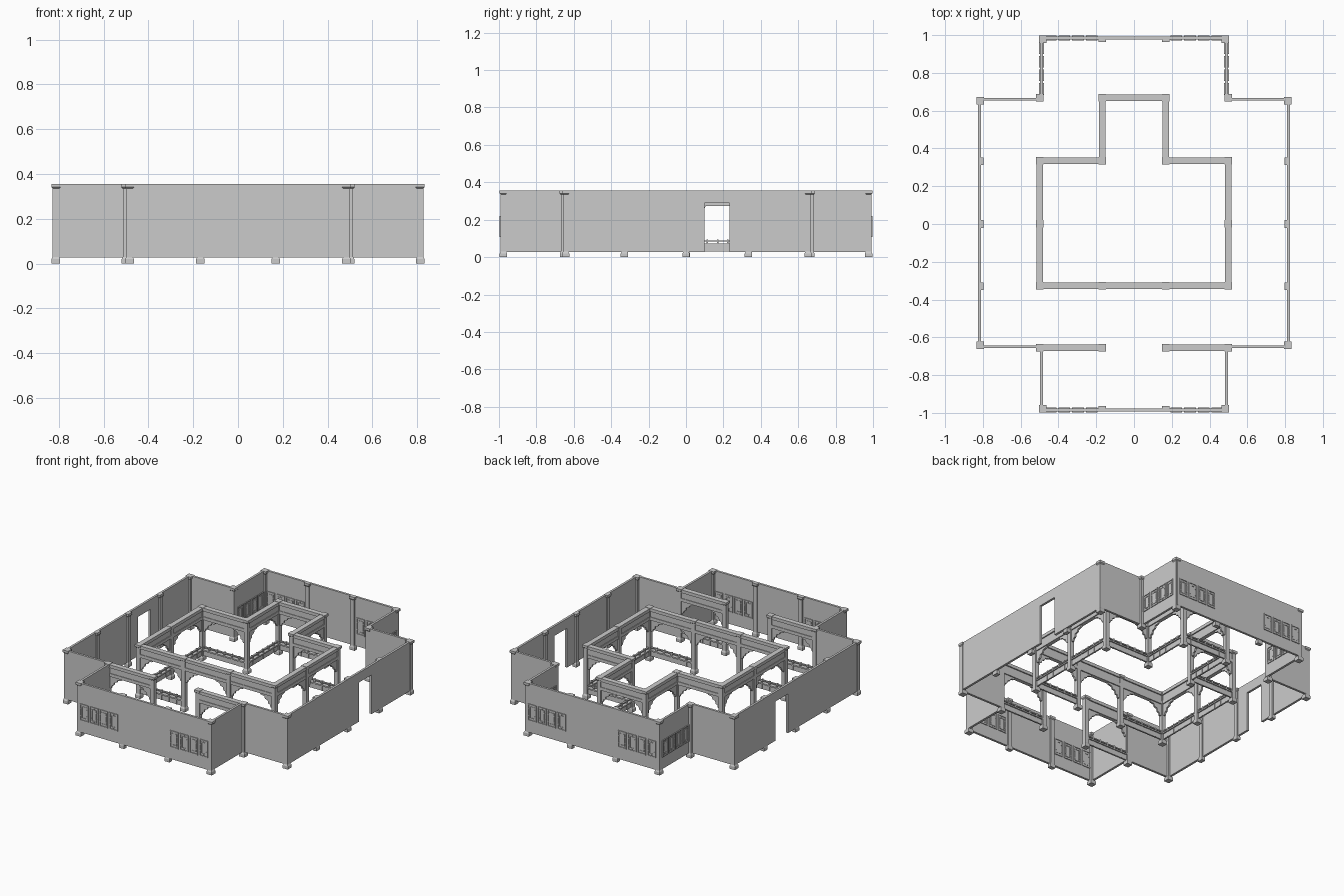
import bpy, bmesh, math
from mathutils import Matrix, Vector

if "Cube" in bpy.data.objects:
    bpy.data.objects.remove(bpy.data.objects["Cube"])

TOP, FLOOR = 0.355, 0.028


def finish(name, bm):
    bmesh.ops.recalc_face_normals(bm, faces=bm.faces)
    me = bpy.data.meshes.new(name)
    bm.to_mesh(me)
    bm.free()
    ob = bpy.data.objects.new(name, me)
    bpy.context.collection.objects.link(ob)
    return ob


def frame(a, b):
    """Matrix with local x running along a->b, z up, and the length of the run."""
    d = Vector((b[0] - a[0], b[1] - a[1]))
    return Matrix.Translation((a[0], a[1], 0)) @ Matrix.Rotation(math.atan2(d.y, d.x), 4, 'Z'), d.length


def prism(bm, pts, thick, mat, off=0.0):
    """Extrude an outline in local (x, z) by a thickness centred on local y."""
    rows = [[bm.verts.new(mat @ Vector((u, off + s * thick / 2, z))) for u, z in pts] for s in (-1, 1)]
    bm.faces.new(rows[0])
    bm.faces.new(rows[1][::-1])
    n = len(pts)
    for i in range(n):
        j = (i + 1) % n
        bm.faces.new((rows[0][i], rows[0][j], rows[1][j], rows[1][i]))


def bar(bm, u0, u1, z0, z1, thick, mat, off=0.0):
    prism(bm, [(u0, z0), (u1, z0), (u1, z1), (u0, z1)], thick, mat, off)


def wall(name, a, b, door=None):
    bm = bmesh.new()
    m, L = frame(a, b)
    pts = [(0, FLOOR), (L, FLOOR), (L, TOP), (0, TOP)]
    if door:
        d0, d1 = door
        pts[1:1] = [(d0, FLOOR), (d0, 0.29), (d1, 0.29), (d1, FLOOR)]
    prism(bm, pts, 0.015, m)
    return finish(name, bm)


def column(name, x, y, hx=0.02, hy=0.02):
    """Square post with a flared foot and a stepped cap; hx, hy are cap half sizes."""
    bm = bmesh.new()
    prof = [(0.0, .95), (0.02, .95), (0.03, .7), (0.335, .7), (0.341, 1), (TOP + .001, 1)]
    loops = [[bm.verts.new((x + sx * hx * s, y + sy * hy * s, z))
              for sx, sy in ((-1, -1), (1, -1), (1, 1), (-1, 1))] for z, s in prof]
    bm.faces.new(loops[0][::-1])
    bm.faces.new(loops[-1])
    for lo, hi in zip(loops, loops[1:]):
        for i in range(4):
            j = (i + 1) % 4
            bm.faces.new((lo[i], lo[j], hi[j], hi[i]))
    return finish(name, bm)


def beam(a, b):
    """Lintel with top rail, recessed panel, lower rail and two stepped brackets."""
    bm = bmesh.new()
    m, L = frame(a, b)
    bar(bm, 0, L, 0.333, TOP - .001, 0.034, m)
    bar(bm, 0, L, 0.292, 0.335, 0.018, m)
    bar(bm, 0, L, 0.273, 0.294, 0.026, m)
    shape = [(.01, .275), (.01, .195), (.026, .195), (.03, .212), (.042, .216), (.047, .236),
             (.066, .242), (.072, .257), (.098, .262), (.104, .275)]
    prism(bm, shape, 0.012, m)
    prism(bm, [(L - u, z) for u, z in shape], 0.012, m)
    finish("lintel_beam", bm)


def railing(a, b):
    bm = bmesh.new()
    m, L = frame(a, b)
    bar(bm, 0.01, L - 0.01, 0.03, 0.066, 0.010, m)
    bar(bm, 0.01, L - 0.01, 0.064, 0.073, 0.026, m)
    bar(bm, 0.01, L - 0.01, 0.083, 0.090, 0.012, m)
    for i in range(1, 6):
        u = L * i / 6
        bar(bm, u - .004, u + .004, 0.03, 0.094, 0.014, m)
    finish("low_railing", bm)


def windows(a, b):
    """Four framed relief windows centred on one wall bay, on both wall faces."""
    bm = bmesh.new()
    m, L = frame(a, b)
    zc = 0.164

    def ring(c, hw, hh, w, t):
        bar(bm, c - hw, c - hw + w, zc - hh, zc + hh, t, m)
        bar(bm, c + hw - w, c + hw, zc - hh, zc + hh, t, m)
        for s in (-1, 1):
            z = zc + s * (hh - w / 2)
            bar(bm, c - hw + w, c + hw - w, z - w / 2, z + w / 2, t, m)

    for k in (-1.5, -.5, .5, 1.5):
        c = L / 2 + k * 0.0725
        ring(c, .031, .056, .006, .025)
        ring(c, .018, .040, .005, .021)
        for s in (-1, 1):
            bar(bm, c - .002, c + .002, *sorted((zc + s * .039, zc + s * .051)), .021, m)
            for dz in (-.022, .022):
                bar(bm, *sorted((c + s * .017, c + s * .026)), zc + dz - .002, zc + dz + .002, .021, m)
    finish("lattice_windows", bm)


# outer walls
X1, X2, YE, YB, YF = 0.49, 0.818, 0.985, 0.66, -0.65
wall("front_wall", (-X1, -YE), (X1, -YE))
wall("back_wall", (-X1, YE), (X1, YE))
for s in (-1, 1):
    wall("front_wing_wall", (s * X1, -YE), (s * X1, YF))
    wall("front_shoulder_wall", (s * X1, YF), (s * X2, YF))
    wall("side_wall", (s * X2, YF), (s * X2, YB), door=(0.75, 0.883))
    wall("back_shoulder_wall", (s * X2, YB), (s * X1, YB))
    wall("back_wing_wall", (s * X1, YB), (s * X1, YE))

    # lattice windows: two groups front and back, one on each back wing
    for y in (-YE, YE):
        windows((s * .165, y), (s * .501, y))
    windows((s * X1, .66), (s * X1, .986))

    # posts set in the outer walls
    for y in (-0.977, 0.977):
        column("corner_post", s * 0.484, y)
        column("wall_post", s * 0.168, y, 0.02, 0.014)
    column("inner_corner_post", s * 0.50, 0.668)
    column("inner_corner_post", s * 0.50, -0.655)
    column("outer_corner_post", s * 0.813, 0.653)
    column("outer_corner_post", s * 0.813, -0.643)
    for y in (-0.33, 0, 0.333):
        column("wall_post", s * 0.811, y, 0.014, 0.02)

    # front screens either side of the entry
    column("entry_post", s * 0.168, -0.655)
    beam((s * 0.168, -0.655), (s * 0.5, -0.655))
    railing((s * 0.168, -0.655), (s * 0.5, -0.655))

# inner courtyard colonnade, walked bay by bay
half = [(0.168, -0.328), (0.5, -0.328), (0.5, 0.002), (0.5, 0.335), (0.168, 0.335), (0.168, 0.668)]
path = half + [(-x, y) for x, y in reversed(half)]
for i, p in enumerate(path):
    q = path[(i + 1) % len(path)]
    column("courtyard_column", *p)
    beam(p, q)
    if i != len(path) - 1:      # centre front bay stays open
        railing(p, q)
